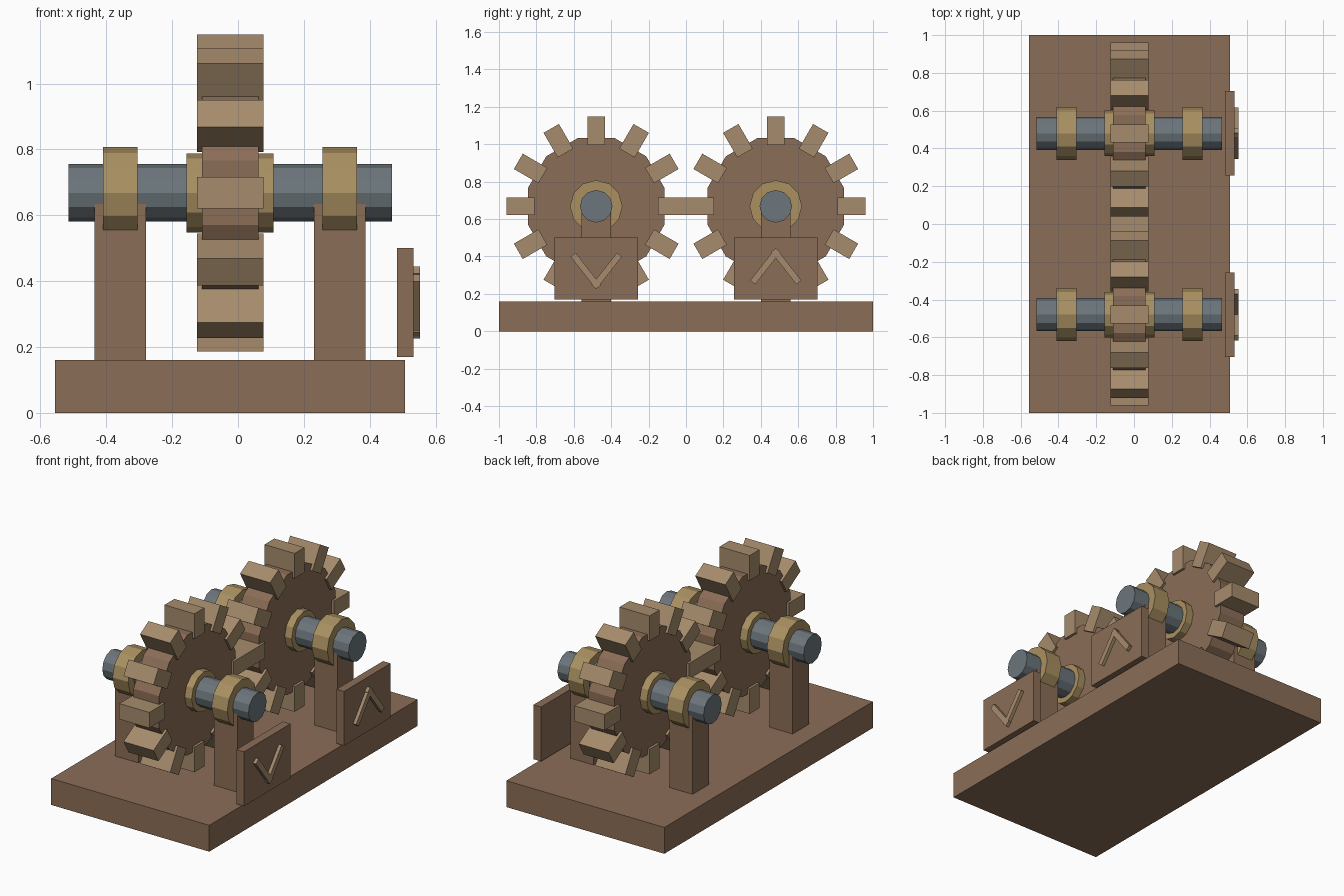
import bpy
from math import pi, sin, cos, radians
from mathutils import Matrix

if "Cube" in bpy.data.objects:
    bpy.data.objects.remove(bpy.data.objects["Cube"])

CX, AXLE_Y, AXLE_Z = -0.024, 0.48, 0.668


def material(name, rgb):
    m = bpy.data.materials.new(name)
    m.diffuse_color = (*rgb, 1)
    m.use_nodes = True
    m.node_tree.nodes["Principled BSDF"].inputs["Base Color"].default_value = m.diffuse_color
    return m


WOOD = material("dark_wood", (0.26, 0.155, 0.095))
LIGHT = material("light_wood", (0.38, 0.26, 0.15))
BRASS = material("brass", (0.40, 0.28, 0.12))
STEEL = material("steel", (0.15, 0.18, 0.20))


def box(name, loc, size, mat, rot_x=0.0):
    bpy.ops.mesh.primitive_cube_add(size=1)
    ob = bpy.context.object
    ob.data.transform(Matrix.Diagonal((*size, 1)))
    ob.location = loc
    ob.rotation_euler.x = rot_x
    ob.name = name
    ob.data.materials.append(mat)
    return ob


def drum(name, loc, radius, length, sides, mat, turn=0.0):
    # cylinder lying along x
    bpy.ops.mesh.primitive_cylinder_add(vertices=sides, radius=radius, depth=length)
    ob = bpy.context.object
    ob.data.transform(Matrix.Rotation(turn, 4, 'X') @ Matrix.Rotation(pi / 2, 4, 'Y'))
    ob.location = loc
    ob.name = name
    ob.data.materials.append(mat)
    return ob


# base board
box("base", (CX, 0, 0.08), (1.062, 2.0, 0.16), WOOD)

for side, label in ((-1, "front"), (1, "rear")):
    y = side * AXLE_Y
    # gear wheel, hub and axle
    drum(label + "_gear_disc", (CX, y, AXLE_Z), 0.378, 0.172, 12, WOOD, pi / 12)
    drum(label + "_hub", (CX, y, AXLE_Z), 0.12, 0.265, 12, BRASS)
    drum(label + "_axle", (CX, y, AXLE_Z), 0.087, 0.982, 12, STEEL)
    # teeth around the rim
    for i in range(12):
        a = i * pi / 6
        r = 0.405
        box(f"{label}_tooth_{i + 1}", (CX, y + r * cos(a), AXLE_Z + r * sin(a)),
            (0.202, 0.152, 0.095), LIGHT, a)
    # posts with bearings
    for end, end_label in ((-1, "left"), (1, "right")):
        x = CX + end * 0.333
        box(f"{label}_{end_label}_post", (x, y, 0.40), (0.156, 0.156, 0.48), WOOD)
        drum(f"{label}_{end_label}_bearing", (x, y, AXLE_Z), 0.14, 0.105, 12, BRASS)
    # direction plate with a chevron
    box(label + "_direction_plate", (0.5075, y, 0.335), (0.051, 0.446, 0.33), WOOD)
    for s in (-1, 1):
        box(f"{label}_chevron_bar_{'a' if s < 0 else 'b'}",
            (0.538, y + s * 0.056, 0.335 + side * 0.0125),
            (0.03, 0.22, 0.034), LIGHT, -side * s * radians(52))
